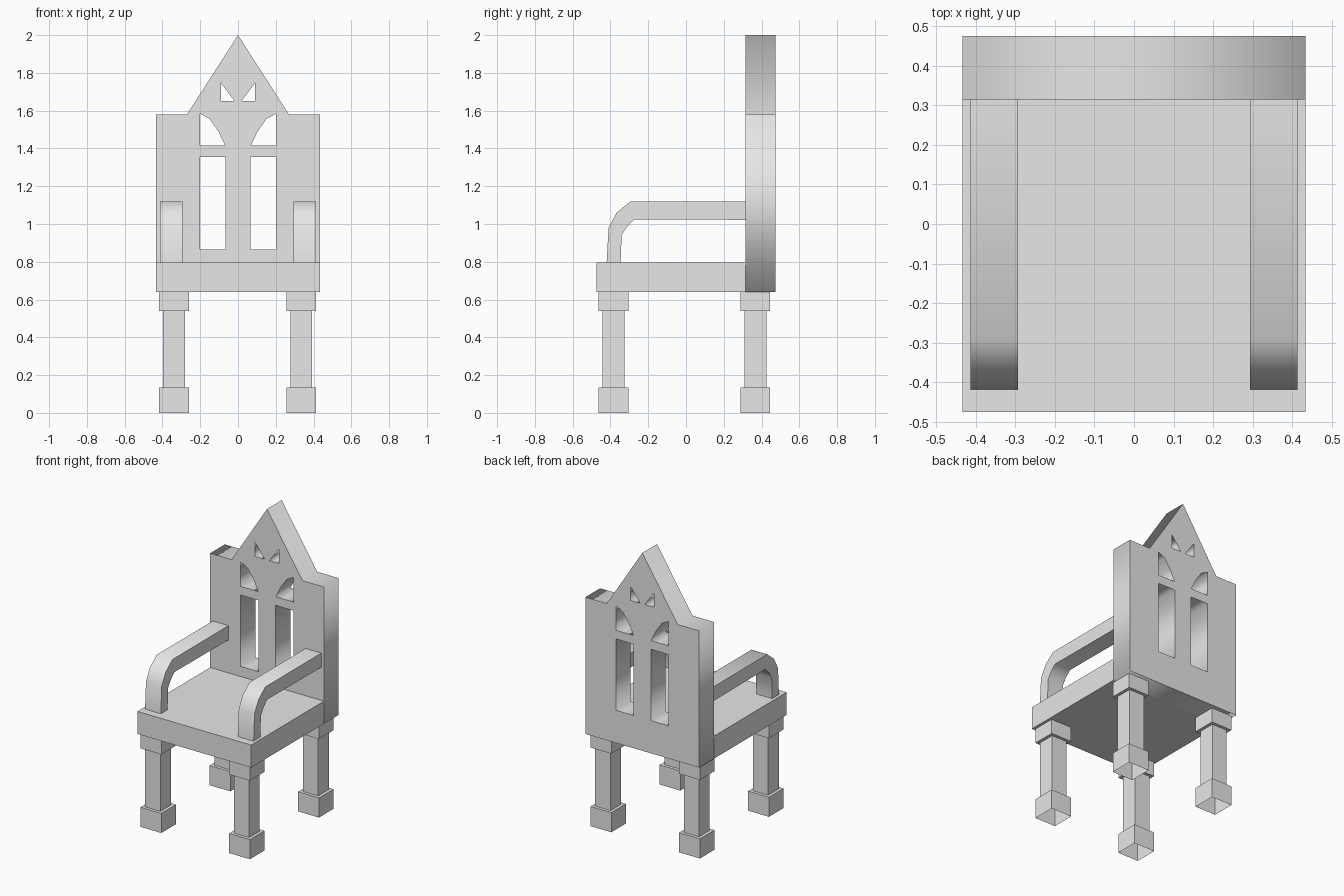
import bpy, bmesh
from math import radians
from mathutils import Matrix

cube = bpy.data.objects.get("Cube")
if cube:
    bpy.data.objects.remove(cube, do_unlink=True)

GREY = (0.8, 0.8, 0.8, 1)
grey = bpy.data.materials.new("plain grey")
grey.diffuse_color = GREY
grey.use_nodes = True
grey.node_tree.nodes["Principled BSDF"].inputs["Base Color"].default_value = GREY


def add_object(name, bm):
    mesh = bpy.data.meshes.new(name)
    bm.to_mesh(mesh)
    bm.free()
    mesh.materials.append(grey)
    obj = bpy.data.objects.new(name, mesh)
    bpy.context.collection.objects.link(obj)
    return obj


def box(name, x, y, z):
    bm = bmesh.new()
    bmesh.ops.create_cube(bm, size=1)
    size = [b - a for a, b in (x, y, z)]
    middle = [(a + b) / 2 for a, b in (x, y, z)]
    bm.transform(Matrix.Translation(middle) @ Matrix.Diagonal((*size, 1)))
    return add_object(name, bm)


def plate(name, outlines, thickness, placement):
    """Extrude flat outlines; the ones inside another become holes."""
    curve = bpy.data.curves.new(name + " outline", "CURVE")
    curve.dimensions = "2D"
    curve.fill_mode = "BOTH"
    curve.extrude = thickness / 2
    for outline in outlines:
        spline = curve.splines.new("POLY")
        spline.points.add(len(outline) - 1)
        for point, (u, v) in zip(spline.points, outline):
            point.co = (u, v, 0, 1)
        spline.use_cyclic_u = True
    helper = bpy.data.objects.new(name + " outline", curve)
    bpy.context.collection.objects.link(helper)
    bpy.context.view_layer.update()
    graph = bpy.context.evaluated_depsgraph_get()
    mesh = bpy.data.meshes.new_from_object(helper.evaluated_get(graph))
    bm = bmesh.new()
    bm.from_mesh(mesh)
    bpy.data.objects.remove(helper)
    bpy.data.curves.remove(curve)
    bpy.data.meshes.remove(mesh)
    bmesh.ops.remove_doubles(bm, verts=bm.verts, dist=0.0005)
    bmesh.ops.recalc_face_normals(bm, faces=bm.faces)
    bm.transform(placement)
    return add_object(name, bm)


def mirrored(points):
    return [(-u, v) for u, v in reversed(points)]


# Seat
box("seat", (-0.433, 0.433), (-0.475, 0.315), (0.64, 0.795))

# Gabled back with pierced windows
half = [(0.433, 0.64), (0.433, 1.58), (0.27, 1.58)]
outline = half + [(0, 2)] + mirrored(half)
tall_window = [(0.065, 0.865), (0.2, 0.865), (0.2, 1.355), (0.065, 1.355)]
arch_window = [(0.068, 1.415), (0.2, 1.415), (0.2, 1.583), (0.15, 1.556), (0.102, 1.487)]
small_window = [(0.018, 1.65), (0.09, 1.65), (0.09, 1.747)]
holes = [tall_window, arch_window, small_window]
upright = Matrix.Translation((0, 0.395, 0)) @ Matrix.Rotation(radians(90), 4, "X")
plate("back", [outline] + holes + [mirrored(h) for h in holes], 0.16, upright)

# Bent armrests
arm = [(-0.42, 0.795), (-0.41, 0.98), (-0.367, 1.06), (-0.293, 1.12), (0.315, 1.12),
       (0.315, 1.022), (-0.272, 1.025), (-0.309, 0.99), (-0.341, 0.943), (-0.346, 0.795)]
for side, sign in (("left", 1), ("right", -1)):
    sideways = Matrix(((0, 0, 1, sign * 0.353), (1, 0, 0, 0), (0, 1, 0, 0), (0, 0, 0, 1)))
    armrest = plate(side + "_armrest", [arm], 0.12, sideways)
    bpy.ops.object.select_all(action="DESELECT")
    armrest.select_set(True)
    bpy.context.view_layer.objects.active = armrest
    bpy.ops.object.shade_smooth_by_angle(angle=radians(50))


# Square legs with a collar and an open-bottomed foot
def leg(name, x, y):
    bm = bmesh.new()
    steps = [(0.079, 0), (0.079, 0.135), (0.058, 0.135), (0.058, 0.54), (0.079, 0.54), (0.079, 0.64)]
    rings = [[bm.verts.new((x + r * i, y + r * j, z)) for i, j in ((-1, -1), (1, -1), (1, 1), (-1, 1))]
             for r, z in steps]
    for low, high in zip(rings, rings[1:]):
        for k in range(4):
            n = (k + 1) % 4
            bm.faces.new((low[k], low[n], high[n], high[k]))
    add_object(name, bm)


for side, x in (("left", 0.335), ("right", -0.339)):
    leg("front_" + side + "_leg", x, -0.383)
    leg("back_" + side + "_leg", x, 0.367)
